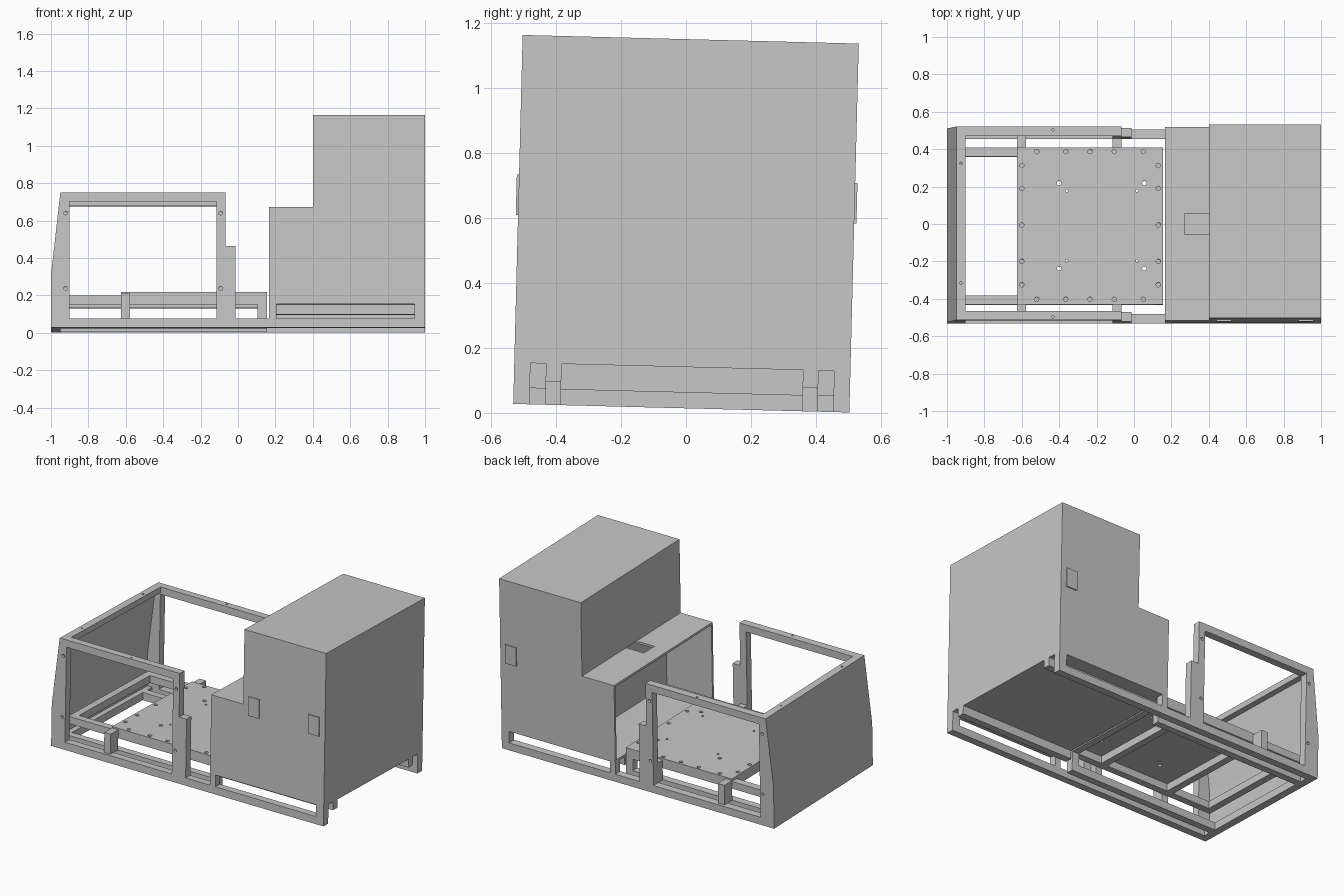
import bpy, bmesh
from mathutils import Matrix, Vector

if "Cube" in bpy.data.objects:
    bpy.data.objects.remove(bpy.data.objects["Cube"])

grey = bpy.data.materials.new("plain_grey")
grey.use_nodes = True
colour = (0.57, 0.57, 0.57, 1)
grey.diffuse_color = colour
grey.node_tree.nodes["Principled BSDF"].inputs["Base Color"].default_value = colour

# The whole assembly leans slightly about the x axis
LEAN = Matrix.Translation((0, -0.0145, 0.0145)) @ Matrix.Rotation(-0.0255, 4, 'X')
W = 0.518      # half width
RAIL = 0.468   # inner side of the outer frames


def finish(name, bm):
    bmesh.ops.recalc_face_normals(bm, faces=bm.faces)
    bm.transform(LEAN)
    mesh = bpy.data.meshes.new(name)
    bm.to_mesh(mesh)
    bm.free()
    mesh.materials.append(grey)
    ob = bpy.data.objects.new(name, mesh)
    bpy.context.scene.collection.objects.link(ob)
    return ob


def box(name, x, y, z):
    bm = bmesh.new()
    size = [b - a for a, b in (x, y, z)]
    mid = [(a + b) / 2 for a, b in (x, y, z)]
    bmesh.ops.create_cube(bm, size=1, matrix=Matrix.Translation(mid) @ Matrix.Diagonal((*size, 1)))
    return finish(name, bm)


def pair(name, x, y, z):
    """Matching boxes at the front and the back."""
    box("front_" + name, x, (-y[1], -y[0]), z)
    box("back_" + name, x, y, z)


def prism(name, profile, y0, y1):
    """Extrude an x-z profile along y."""
    bm = bmesh.new()
    face = bm.faces.new([bm.verts.new((x, y0, z)) for x, z in profile])
    out = bmesh.ops.extrude_face_region(bm, geom=[face])
    verts = [v for v in out["geom"] if isinstance(v, bmesh.types.BMVert)]
    bmesh.ops.translate(bm, verts=verts, vec=(0, y1 - y0, 0))
    # The extruded start face stays as the closing cap
    if len(bm.faces) < len(profile) + 2:
        bm.faces.new([v for v in bm.verts if v not in verts])
    return finish(name, bm)


def drill(target, holes, axis, depth):
    """Cut round holes (position, radius) along an axis."""
    bm = bmesh.new()
    turn = Vector((0, 0, 1)).rotation_difference(Vector(axis)).to_matrix().to_4x4()
    for pos, r in holes:
        bmesh.ops.create_cone(bm, cap_ends=True, segments=12, radius1=r, radius2=r,
                              depth=depth, matrix=Matrix.Translation(pos) @ turn)
    cutter = finish(target.name + "_hole_cutter", bm)
    cutter.hide_render = True
    cutter.hide_viewport = True
    cutter.display_type = 'WIRE'
    mod = target.modifiers.new("holes", 'BOOLEAN')
    mod.operation = 'DIFFERENCE'
    mod.solver = 'EXACT'
    mod.object = cutter


# Outer side frames: bent end post, top bar, stepped post and bottom rail
end_post = [(-1, 0), (-0.9, 0), (-0.9, 0.723), (-0.95, 0.723), (-1, 0.28)]
step_post = [(-0.115, 0.05), (-0.013, 0.05), (-0.013, 0.437),
             (-0.068, 0.437), (-0.068, 0.723), (-0.115, 0.723)]
for label, s in (("front", -1), ("back", 1)):
    a, b = s * RAIL, s * W
    for part, profile, x in (("_end_post", end_post, -0.922), ("_step_post", step_post, -0.093)):
        post = prism(label + part, profile, a, b)
        drill(post, [((x, b, z), 0.01) for z in (0.21, 0.613)], (0, 1, 0), 0.04)
    bar = box(label + "_top_bar", (-0.9, -0.115), sorted((a, b)), (0.675, 0.723))
    drill(bar, [((-0.435, s * 0.5, 0.723), 0.007)], (0, 0, 1), 0.04)
pair("bottom_rail", (-0.9, 1), (RAIL, W), (0, 0.05))

# Bent end wall with its cross beams
prism("end_wall", [(-1, 0), (-0.985, 0), (-0.985, 0.28), (-0.935, 0.723),
                   (-0.95, 0.723), (-1, 0.28)], -RAIL, RAIL)
beam = box("end_top_beam", (-0.945, -0.9), (-RAIL, RAIL), (0.685, 0.723))
drill(beam, [((-0.925, y, 0.723), 0.007) for y in (-0.32, 0.32)], (0, 0, 1), 0.04)
box("end_bottom_beam", (-0.985, -0.95), (-RAIL, RAIL), (0, 0.05))

# Inner deck frame, the lower rails under it and the brackets
pair("deck_beam", (-0.947, 0.155), (0.372, 0.42), (0.127, 0.175))
pair("lower_rail", (-0.95, 0.155), (0.372, 0.42), (0, 0.05))
for n, x in (("outer", -0.947), ("end", -0.625), ("middle", -0.115), ("inner", 0.108)):
    box(n + "_deck_crossbar", (x, x + 0.047), (-0.372, 0.372), (0.127, 0.175))
for n, x in (("end", -0.625), ("middle", -0.115)):
    pair(n + "_bracket", (x, x + 0.047), (0.42, 0.5), (0.05, 0.182))
pair("rail_block", (0.105, 0.155), (0.372, 0.42), (0.05, 0.127))

# Deck plate with its rows of holes
plate = box("deck_plate", (-0.625, 0.155), (-0.42, 0.42), (0.175, 0.192))
spots = [((x, y, 0.185), 0.012) for x in (-0.52, -0.365, -0.235, -0.105, 0.05)
         for y in (-0.393, 0.397)]
spots += [((x, y, 0.185), 0.012) for x in (-0.6, 0.13)
          for y in (-0.315, -0.19, 0.005, 0.2, 0.322)]
for s in (-1, 1):
    spots += [((x, s * 0.228, 0.185), 0.012) for x in (-0.4, 0.055)]
    spots += [((x, s * 0.188, 0.185), 0.007) for x in (-0.36, 0.015)]
drill(plate, spots, (0, 0, 1), 0.1)

# Cabinet base: slotted skirts and the beams under the floor
pair("skirt_inner_end", (0.165, 0.205), (RAIL, W), (0.05, 0.127))
pair("skirt_outer_end", (0.945, 1), (RAIL, W), (0.05, 0.127))
pair("base_beam", (0.165, 1), (0.372, 0.42), (0.072, 0.127))

# Tall cabinet
prism("tall_cabinet", [(0.5, 0.127), (1, 0.127), (1, 1.137), (0.4, 1.137),
                       (0.4, 0.645), (0.5, 0.645)], -W, W)

# Low open cabinet with a notched lid
pair("low_cabinet_side", (0.165, 0.5), (0.503, W), (0.127, 0.645))
box("low_cabinet_floor", (0.165, 0.5), (-0.503, 0.503), (0.127, 0.142))
box("low_cabinet_lid", (0.165, 0.27), (-0.503, 0.503), (0.63, 0.645))
pair("low_cabinet_lid_side", (0.27, 0.5), (0.055, 0.503), (0.63, 0.645))

# Thin latch plates on the cabinet sides
for n, x, y in (("front_outer", 0.88, -W - 0.003), ("front_inner", 0.44, -W - 0.003),
                ("back_outer", 0.88, W + 0.003)):
    box(n + "_latch", (x, x + 0.08), (y - 0.004, y + 0.004), (0.582, 0.707))
